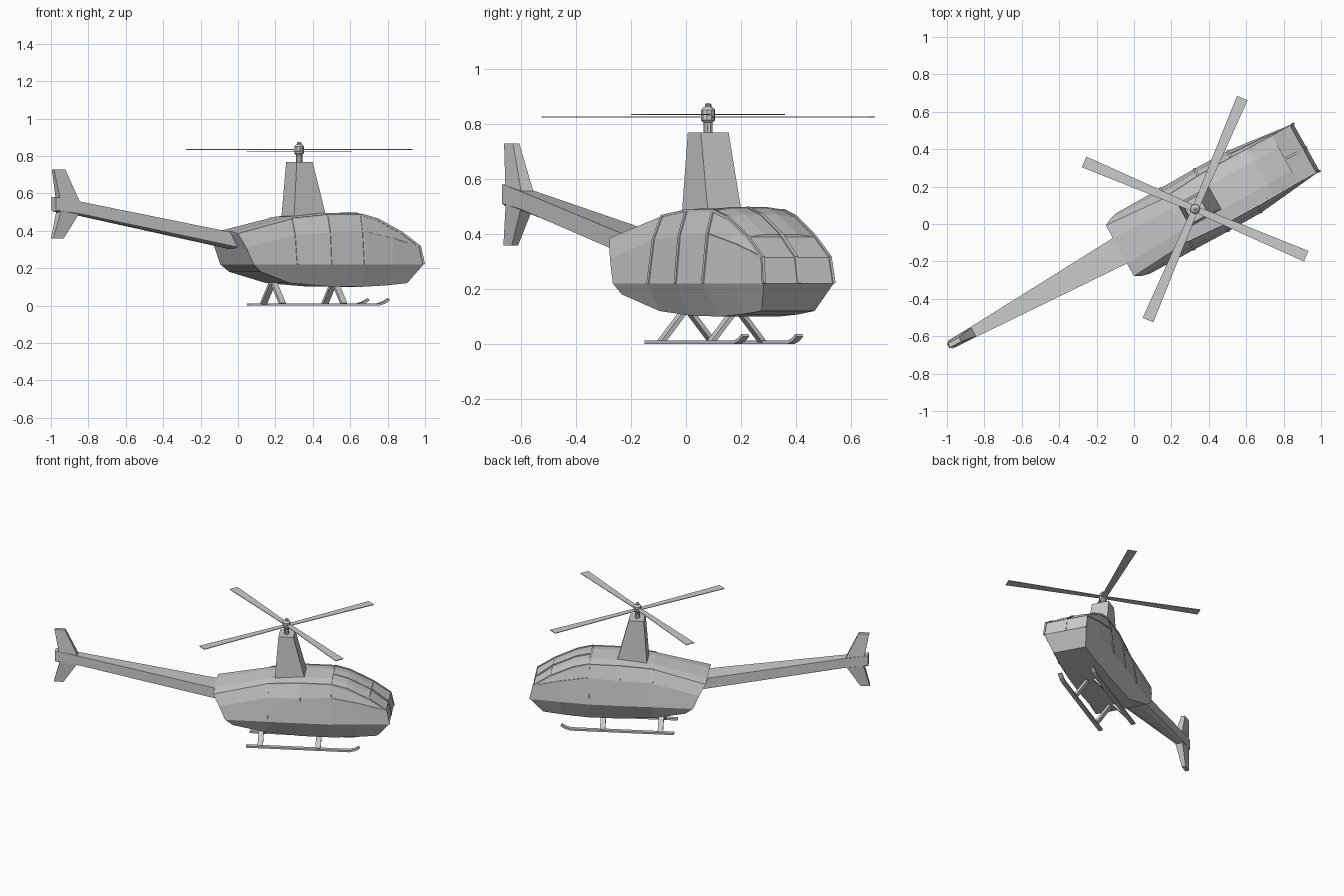
import bpy, bmesh
from math import radians, sin, cos, pi
from mathutils import Matrix, Vector

cube = bpy.data.objects.get("Cube")
if cube:
    bpy.data.objects.remove(cube, do_unlink=True)

# The helicopter is built along +x around its mast, then turned into place
PLACE = Matrix.Translation((0.327, 0.08, 0)) @ Matrix.Rotation(radians(29), 4, 'Z')

grey = bpy.data.materials.new("light_grey")
grey.use_nodes = True
COLOUR = (0.6, 0.6, 0.6, 1)
grey.diffuse_color = COLOUR
grey.node_tree.nodes["Principled BSDF"].inputs["Base Color"].default_value = COLOUR


def loft(name, rings):
    """Skin a row of equal rings and close both ends with strips of quads."""
    bm = bmesh.new()
    rows = [[bm.verts.new(p) for p in ring] for ring in rings]
    n = len(rows[0])
    for a, b in zip(rows, rows[1:]):
        for i in range(n):
            j = (i + 1) % n
            bm.faces.new((a[i], a[j], b[j], b[i]))
    for row in (rows[0], rows[-1]):
        for i in range(n // 2 - 1):
            bm.faces.new((row[i], row[i + 1], row[n - 2 - i], row[n - 1 - i]))
    bmesh.ops.recalc_face_normals(bm, faces=bm.faces)
    bm.transform(PLACE)
    mesh = bpy.data.meshes.new(name)
    bm.to_mesh(mesh)
    bm.free()
    mesh.materials.append(grey)
    obj = bpy.data.objects.new(name, mesh)
    bpy.context.scene.collection.objects.link(obj)
    return obj


def mirrored(half):
    """Close a half section given as (x, half width, z) from bottom to top."""
    return [(x, -y, z) for x, y, z in half] + [(x, y, z) for x, y, z in reversed(half)]


def bar(name, points, up, w, h):
    """Rectangular bar along a path; w and h are half sizes."""
    pts = [Vector(p) for p in points]
    rings = []
    for i, p in enumerate(pts):
        t = (pts[min(i + 1, len(pts) - 1)] - pts[max(i - 1, 0)]).normalized()
        side = t.cross(Vector(up)).normalized()
        top = side.cross(t)
        rings.append([p - side * w - top * h, p - side * w + top * h,
                      p + side * w + top * h, p + side * w - top * h])
    return loft(name, rings)


def turned(name, profile, sides=10):
    """Round part from (radius, z) pairs."""
    angles = [2 * pi * i / sides for i in range(sides)]
    return loft(name, [[(r * cos(a), r * sin(a), z) for a in angles] for r, z in profile])


# Cabin: stations from rear to nose, each with belly, belt, mid and shoulder
BELT, MID, SHOULDER = 1, 2, 3
stations = [
    [(-.33, .175, .18), (-.38, .185, .22), (-.42, .175, .31), (-.46, .155, .385)],
    [(-.13, .13, .12), (-.11, .187, .22), (-.11, .165, .38), (-.11, .13, .465)],
    [(.10, .13, .103), (.10, .19, .22), (.10, .175, .39), (.10, .145, .485)],
    [(.31, .125, .10), (.30, .188, .22), (.30, .168, .40), (.30, .145, .485)],
    [(.47, .117, .108), (.49, .167, .22), (.49, .157, .362), (.40, .143, .46)],
    [(.60, .11, .12), (.68, .145, .22), (.66, .14, .315), (.55, .14, .388)],
]


def roof(half):
    x, y, z = half[SHOULDER]
    return (x, y * 0.5, z + 0.01)


loft("cabin", [mirrored(s + [roof(s)]) for s in stations])

# Door posts, windscreen rails and window sills
nose = stations[-1]
for side in (1, -1):
    def flip(points):
        return [(x, side * y, z) for x, y, z in points]
    for s in stations[1:4]:
        bar("door_post", flip(s[BELT:]), (0, side, 0), .007, .004)
    rail = [s[SHOULDER] for s in stations[3:]] + [nose[MID], nose[BELT]]
    bar("windscreen_rail", flip(rail), (0, side, 0), .006, .005)
    bar("roof_rail", flip([s[SHOULDER] for s in stations[1:4]]), (0, side, 0), .004, .004)
    bar("window_sill", flip([s[MID] for s in stations[3:]]), (0, side, 0), .003, .003)
centre = [roof(s) for s in stations[3:]] + [nose[MID], nose[BELT]]
bar("windscreen_centre_post", [(x, 0, z) for x, y, z in centre], (0, 1, 0), .004, .007)
bar("windscreen_header", mirrored([stations[3][SHOULDER], roof(stations[3])]),
    (0, 0, 1), .005, .003)

# Tail boom with a shallow keel
boom = []
for x, w, low, high in [(-.38, .082, .305, .378), (-1.35, .031, .49, .555), (-1.5, .024, .51, .58)]:
    boom.append(mirrored([(x, w * .5, low - .008), (x, w, low), (x, w, high)]))
loft("tail_boom", boom)

# Tail fins: front x, rear x, half thickness, height
def fin(name, levels):
    loft(name, [[(a, -w, z), (a, w, z), (b, w, z), (b, -w, z)] for a, b, w, z in levels])


fin("upper_tail_fin", [(-1.35, -1.47, .026, .545), (-1.437, -1.505, .013, .728)])
fin("lower_tail_fin", [(-1.35, -1.47, .026, .505), (-1.447, -1.51, .013, .358)])

# Mast fairing, shaft and hub
fin("mast_fairing", [(.128, -.07, .07, .47), (.05, -.047, .058, .768)])
turned("rotor_shaft", [(.017, .76), (.017, .815)])
turned("rotor_hub", [(.018, .805), (.026, .813), (.026, .85), (.017, .86),
                     (.012, .862), (.012, .87), (.006, .875)])

# Four tapered rotor blades
for k in range(4):
    turn = Matrix.Rotation(radians(38 + 90 * k), 4, 'Z')
    z = .825 if k % 2 == 0 else .834
    rings = []
    for r, w in [(.01, .017), (.645, .031)]:
        rings.append([turn @ Vector(p) for p in
                      [(r, -w, z - .002), (r, -w, z + .002), (r, w, z + .002), (r, w, z - .002)]])
    loft("rotor_blade", rings)

# Landing skids and their splayed struts
for side in (1, -1):
    y = side * .112
    bar("skid", [(-.25, y, .006), (.42, y, .006), (.455, y, .016), (.482, y, .032)],
        (0, 0, 1), .014, .006)
    for x in (-.16, .215):
        bar("skid_strut", [(x, y * .95, .008), (x, side * .012, .118)], (1, 0, 0), .008, .017)
